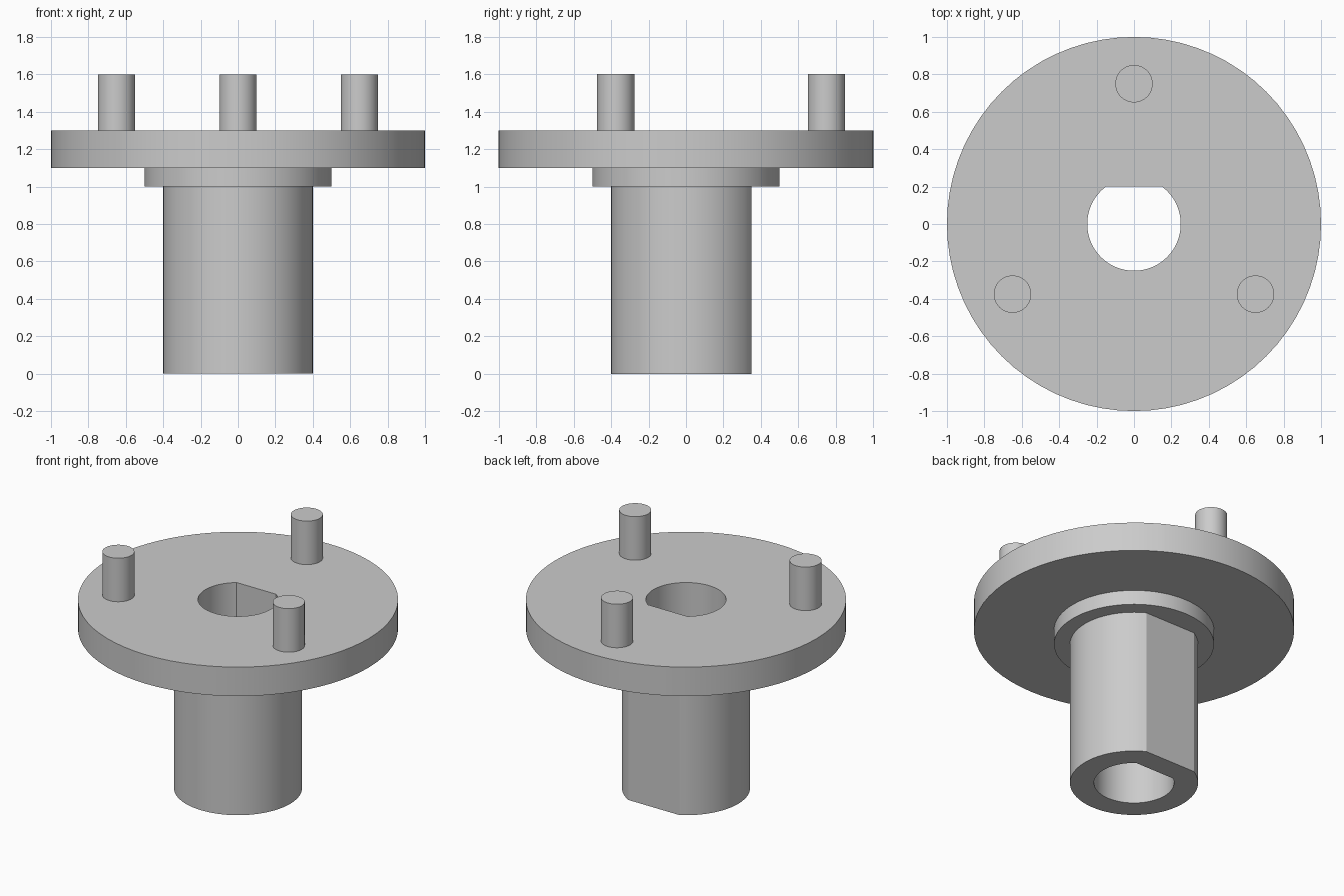
import bpy
import bmesh
from math import sin, cos, asin, pi, tau, radians

cube = bpy.data.objects.get("Cube")
if cube:
    bpy.data.objects.remove(cube, do_unlink=True)

# Single plain grey metal
grey = bpy.data.materials.new("plain_grey")
grey.use_nodes = True
colour = (0.6, 0.6, 0.6, 1)
grey.diffuse_color = colour
grey.node_tree.nodes["Principled BSDF"].inputs["Base Color"].default_value = colour

NO_FLAT = 9
BORE = (0.25, 0.20)      # radius, distance of the flat
SHAFT = (0.40, 0.35)
COLLAR = (0.50, NO_FLAT)
FLANGE = (1.00, NO_FLAT)

# Shared angles, with extra ones at the corners of both flats
corners = [asin(flat / radius) for radius, flat in (BORE, SHAFT)]
angles = sorted([tau * i / 72 for i in range(72)] + corners + [pi - a for a in corners])


def ring(bm, section, z):
    """Circle cut off by a flat on the +y side."""
    radius, flat = section
    verts = []
    for a in angles:
        r = min(radius, flat / sin(a)) if sin(a) > 0.01 else radius
        verts.append(bm.verts.new((r * cos(a), r * sin(a), z)))
    return verts


def finish(bm, name):
    bmesh.ops.recalc_face_normals(bm, faces=bm.faces[:])
    mesh = bpy.data.meshes.new(name)
    bm.to_mesh(mesh)
    bm.free()
    mesh.materials.append(grey)
    obj = bpy.data.objects.new(name, mesh)
    bpy.context.collection.objects.link(obj)
    bpy.ops.object.select_all(action="DESELECT")
    obj.select_set(True)
    bpy.context.view_layer.objects.active = obj
    bpy.ops.object.shade_smooth_by_angle(angle=radians(20))
    return obj


# Hub: shaft, collar and flange around a D-shaped through bore
bm = bmesh.new()
stack = [(BORE, 0), (SHAFT, 0), (SHAFT, 1.0), (COLLAR, 1.0), (COLLAR, 1.1),
         (FLANGE, 1.1), (FLANGE, 1.3), (BORE, 1.3)]
rings = [ring(bm, section, z) for section, z in stack]
n = len(angles)
for k, lower in enumerate(rings):
    upper = rings[(k + 1) % len(rings)]
    for i in range(n):
        j = (i + 1) % n
        bm.faces.new((lower[i], lower[j], upper[j], upper[i]))
finish(bm, "flanged_hub")

# Three drive pins, evenly spaced on the flange
for k, name in enumerate(("back_pin", "front_right_pin", "front_left_pin")):
    a = pi / 2 + k * tau / 3
    bm = bmesh.new()
    bmesh.ops.create_cone(bm, cap_ends=True, segments=48, radius1=0.1, radius2=0.1, depth=0.35)
    pin = finish(bm, name)
    pin.location = (0.75 * cos(a), 0.75 * sin(a), 1.425)
